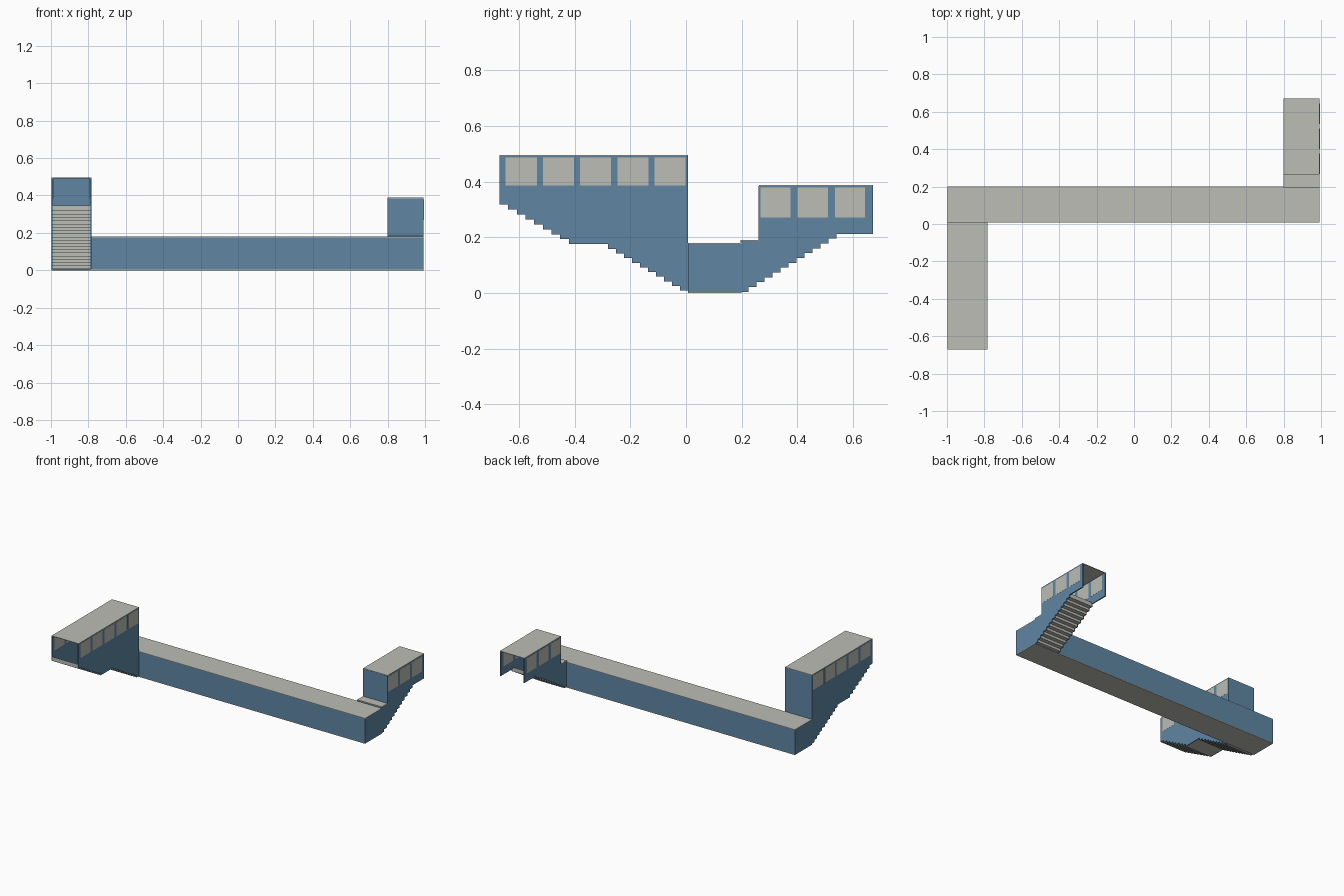
import bpy
import bmesh

cube = bpy.data.objects.get("Cube")
if cube:
    bpy.data.objects.remove(cube)


def material(name, rgb):
    m = bpy.data.materials.new(name)
    m.use_nodes = True
    m.diffuse_color = (*rgb, 1)
    m.node_tree.nodes["Principled BSDF"].inputs["Base Color"].default_value = (*rgb, 1)
    return m


BLUE = material("blue wall", (0.115, 0.24, 0.37))
GREY = material("warm grey", (0.51, 0.51, 0.47))


def extrude(name, profile, x0, x1, mat):
    """Solid made by sweeping a (y, z) outline from x0 to x1."""
    bm = bmesh.new()
    face = bm.faces.new([bm.verts.new((x0, y, z)) for y, z in profile])
    swept = bmesh.ops.extrude_face_region(bm, geom=[face])["geom"]
    verts = [v for v in swept if isinstance(v, bmesh.types.BMVert)]
    bmesh.ops.translate(bm, verts=verts, vec=(x1 - x0, 0, 0))
    bmesh.ops.recalc_face_normals(bm, faces=bm.faces)
    mesh = bpy.data.meshes.new(name)
    bm.to_mesh(mesh)
    bm.free()
    mesh.materials.append(mat)
    obj = bpy.data.objects.new(name, mesh)
    bpy.context.collection.objects.link(obj)
    return obj


def box(name, x, y, z, mat):
    outline = [(y[0], z[0]), (y[1], z[0]), (y[1], z[1]), (y[0], z[1])]
    return extrude(name, outline, x[0], x[1], mat)


def flight(start, end, count):
    """Stepped line from start to end, each step going along then up."""
    run, rise = (end[0] - start[0]) / count, (end[1] - start[1]) / count
    pts = [start]
    for i in range(count):
        y, z = start[0] + run * (i + 1), start[1] + rise * i
        pts += [(y, z), (y, z + rise)]
    return pts


T = 0.008        # wall thickness
S = 0.004        # slab thickness
LEFT, RIGHT = -0.996, 0.993
FRONT, BACK, TOP = 0.008, 0.2, 0.18
FRONT_X = (LEFT, -0.784)
BACK_X = (0.8, RIGHT)

# Tunnel with doorways to both staircases
box("tunnel_floor", (LEFT, RIGHT), (FRONT, BACK), (0, S), GREY)
box("tunnel_roof", (LEFT, RIGHT), (FRONT, BACK), (TOP - S, TOP), GREY)
inner = (S, TOP - S)
box("tunnel_front_wall", (FRONT_X[1] - T, RIGHT), (FRONT, FRONT + T), inner, BLUE)
box("tunnel_back_wall", (LEFT, BACK_X[0] + T), (BACK - T, BACK), inner, BLUE)
box("tunnel_end_wall_right", (LEFT, LEFT + T), (FRONT, BACK), inner, BLUE)
box("tunnel_end_wall_left", (RIGHT - T, RIGHT), (FRONT, BACK), inner, BLUE)


def staircase(name, xs, steps, tail, window_ys, width, window_z):
    """Two side walls with window plates, and a thin stepped stair between."""
    for side, x in (("right", xs[0]), ("left", xs[1] - T)):
        extrude(f"{name}_wall_{side}", steps + tail, x, x + T, BLUE)
        for i, y in enumerate(window_ys):
            box(f"{name}_window_{side}_{i + 1}", (x - 0.0008, x + T + 0.0008),
                (y, y + width), window_z, GREY)
    upper = [(y, z + 0.012) for y, z in reversed(steps)]
    extrude(f"{name}_steps", steps + upper, xs[0] + T, xs[1] - T, GREY)


# Tall front staircase with a landing halfway
front_steps = flight((FRONT, 0.008), (-0.28, 0.175), 10) + flight((-0.39, 0.175), (-0.67, 0.335), 9)
F_TOP = 0.495
staircase("front_stair", FRONT_X, front_steps,
          [(-0.67, F_TOP - S), (FRONT, F_TOP - S)],
          [-0.648 + 0.1337 * i for i in range(5)], 0.112, (0.385, 0.487))
box("front_stair_roof", FRONT_X, (-0.67, FRONT), (F_TOP - S, F_TOP), GREY)
box("front_stair_end_wall", (FRONT_X[0] + T, FRONT_X[1] - T), (FRONT - T, FRONT),
    (TOP - S, F_TOP - S), BLUE)

# Lower back staircase, open at its far end
back_steps = flight((0.195, 0.004), (0.54, 0.212), 12)
B_TOP, LEDGE, PORCH = 0.388, 0.19, 0.262
staircase("back_stair", BACK_X, back_steps,
          [(0.672, 0.212), (0.672, B_TOP - S), (PORCH, B_TOP - S),
           (PORCH, LEDGE - S), (0.195, LEDGE - S)],
          [0.267 + 0.134 * i for i in range(3)], 0.109, (0.27, 0.378))
box("back_stair_roof", BACK_X, (PORCH, 0.672), (B_TOP - S, B_TOP), GREY)
box("back_stair_ledge", BACK_X, (BACK - 0.004, PORCH + T), (LEDGE - S, LEDGE), GREY)
box("back_stair_ledge_riser", BACK_X, (BACK - 0.004, BACK), (TOP, LEDGE - S), BLUE)
box("back_stair_end_wall", BACK_X, (PORCH - 0.001, PORCH + T), (LEDGE, B_TOP - S), BLUE)
